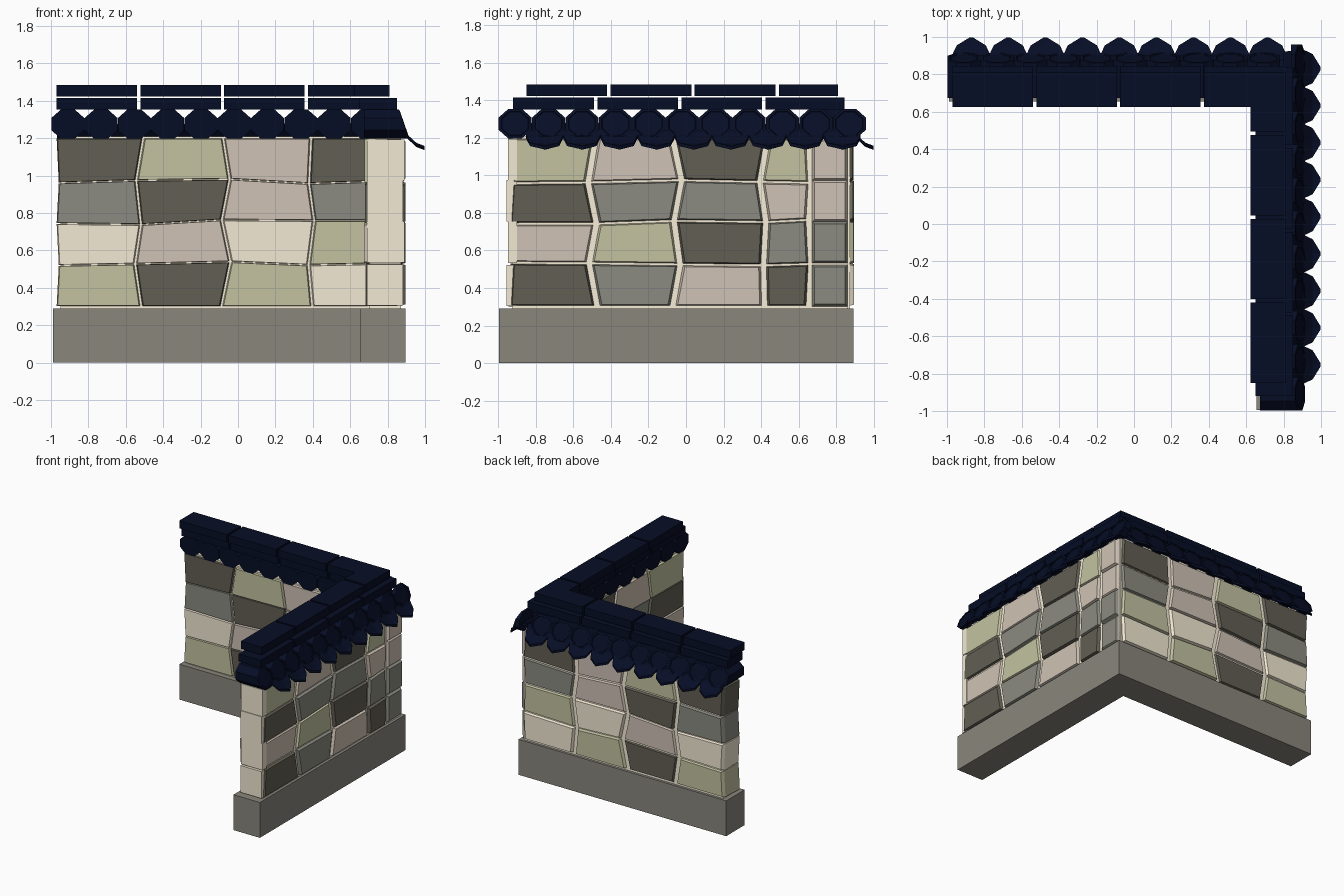
import bpy, bmesh, math, random

if "Cube" in bpy.data.objects:
    bpy.data.objects.remove(bpy.data.objects["Cube"])

random.seed(4)


def lin(c):
    return (c / 255) ** 2.2


def material(name, r, g, b):
    m = bpy.data.materials.new(name)
    m.diffuse_color = (lin(r), lin(g), lin(b), 1)
    m.use_nodes = True
    m.node_tree.nodes["Principled BSDF"].inputs["Base Color"].default_value = m.diffuse_color
    return m


STONES = [material("stone_dark", 98, 95, 84), material("stone_olive", 194, 193, 160),
          material("stone_taupe", 206, 193, 179), material("stone_grey", 138, 138, 129),
          material("stone_cream", 243, 233, 211)]
MORTAR = material("mortar", 248, 238, 216)
BASE = material("base_stone", 136, 133, 123)
TILE = material("roof_tile", 15, 21, 42)


# Arm "A" runs along x, arm "B" along y; local coords are (along, outward, up)
def place(arm, p):
    return p if arm == "A" else (p[1], p[0], p[2])


def loft(bm, arm, rings, mat=0):
    rows = [[bm.verts.new(place(arm, p)) for p in ring] for ring in rings]
    n = len(rows[0])
    faces = [bm.faces.new(rows[0]), bm.faces.new(rows[-1])]
    for a, b in zip(rows, rows[1:]):
        for i in range(n):
            j = (i + 1) % n
            faces.append(bm.faces.new((a[i], a[j], b[j], b[i])))
    for f in faces:
        f.material_index = mat


def box(bm, arm, s0, s1, d0, d1, z0, z1, mat=0):
    loft(bm, arm, [[(s0, d0, z), (s1, d0, z), (s1, d1, z), (s0, d1, z)] for z in (z0, z1)], mat)


def finish(bm, name, mats):
    bmesh.ops.recalc_face_normals(bm, faces=bm.faces)
    me = bpy.data.meshes.new(name)
    bm.to_mesh(me)
    bm.free()
    for m in mats:
        me.materials.append(m)
    bpy.context.collection.objects.link(bpy.data.objects.new(name, me))


# L-shaped base
bm = bmesh.new()
L = [(-.99, .655), (.655, .655), (.655, -.995), (.895, -.995), (.895, .893), (-.99, .893)]
loft(bm, "A", [[(x, y, z) for x, y in L] for z in (0, .29)])
finish(bm, "base", [BASE])


# Walls: mortar core with irregular through-stones
def wall(arm, cols, colours):
    bm = bmesh.new()
    box(bm, arm, cols[0] + .02, .86, .70, .872, .285, 1.21, 5)
    rows = [.30, .53, .75, .97, 1.20]
    grid = {}
    for r, z in enumerate(rows):
        for c, s in enumerate(cols):
            edge = c in (0, len(cols) - 1)
            zig = .014 if (r + c) % 2 else -.014
            js = zig * .4 if edge else zig + random.uniform(-.012, .012)
            jz = 0 if r in (0, 4) else random.uniform(-.015, .015)
            grid[r, c] = (s + js, z + jz)
    for r in range(4):
        for c in range(len(cols) - 1):
            q = [grid[r, c], grid[r, c + 1], grid[r + 1, c + 1], grid[r + 1, c]]
            cs, cz = sum(p[0] for p in q) / 4, sum(p[1] for p in q) / 4

            def ring(gs, gz, d):
                return [(s - math.copysign(gs, s - cs), d, z - math.copysign(gz, z - cz)) for s, z in q]
            o = random.uniform(-.006, .006)
            loft(bm, arm, [ring(.012, .005, .68 + o), ring(.006, .003, .70), ring(.012, .004, .865),
                           ring(.026, .012, .89 + o)], int(colours[r][c]))
    finish(bm, "wall_" + arm, STONES + [MORTAR])


# Colour digits index STONES, rows from the ground up
wall("A", [-.97, -.525, -.065, .385, .865], ["1014", "4241", "3023", "0120"])
wall("B", [-.945, -.495, -.045, .415, .66], ["0320", "2103", "0332", "1201"])

# Corner stones on the right face, and cream blocks on the free end
bm = bmesh.new()
for i, z in enumerate([.30, .53, .75, .97]):
    e = .006 * (i % 2)

    def ring(g, d):
        return [(.67 + g, d, z + g), (.862 - g, d, z + g), (.862 - g, d, z + .226 - g), (.67 + g, d, z + .226 - g)]
    loft(bm, "B", [ring(.002, .80), ring(.002, .872), ring(.014, .89 + e)], [3, 3, 2, 2][i])
finish(bm, "corner_blocks", STONES)
bm = bmesh.new()
for i, z in enumerate([.30, .53, .75, .97]):
    e = .006 * (i % 2)
    box(bm, "B", -.955 + e, -.90, .69, .883 + e, z + .004, z + .224)
finish(bm, "end_blocks", [STONES[4]])

# Round tiles laid across the wall, with a leaning disc end
for arm, n in (("A", 10), ("B", 11)):
    bm = bmesh.new()
    for i in range(n):
        s = -.91 + i * .178

        def ring(r, d, lean=0):
            pts = []
            for k in range(8):
                a = math.tau * (k + .5) / 8
                z = r * math.sin(a) * .92
                pts.append((s + r * math.cos(a) * 1.04, d - lean * z, 1.275 + z))
            return pts
        loft(bm, arm, [ring(.092, .84 if i == 10 else .675), ring(.092, .865, .3), ring(.092, .888, .35),
                       ring(.076, .89, .35), ring(.072, .885, .35)])
    finish(bm, "round_tiles_" + arm, [TILE])

# Flared drip tiles along the outer eaves
for arm, first in (("A", -.87), ("B", -.753)):
    bm = bmesh.new()
    for i in range(9):
        s = first + i * .198
        profile = [(.80, 1.28, .09), (.875, 1.26, .099), (.91, 1.215, .099),
                   (.955, 1.174, .078), (.998, 1.158, .008)]
        loft(bm, arm, [[(s - w, d, z), (s, d, z - .006), (s + w, d, z),
                        (s + w, d, z - .018), (s, d, z - .022), (s - w, d, z - .018)]
                       for d, z, w in profile])
    finish(bm, "drip_tiles_" + arm, [TILE])

# Ridge: two courses of long slabs
courses = {"A": [(-.97, .65, .845, 1.352, 1.415, .85), (-.97, .625, .81, 1.422, 1.485, .81)],
           "B": [(-.92, .65, .85, 1.352, 1.415, .84), (-.85, .622, .81, 1.422, 1.485, .81)]}
for arm in courses:
    bm = bmesh.new()
    for start, d0, d1, z0, z1, end in courses[arm]:
        for i in range(4):
            s = start + i * .448
            box(bm, arm, s, min(s + .43, end), d0, d1, z0, z1)
    finish(bm, "ridge_slabs_" + arm, [TILE])
